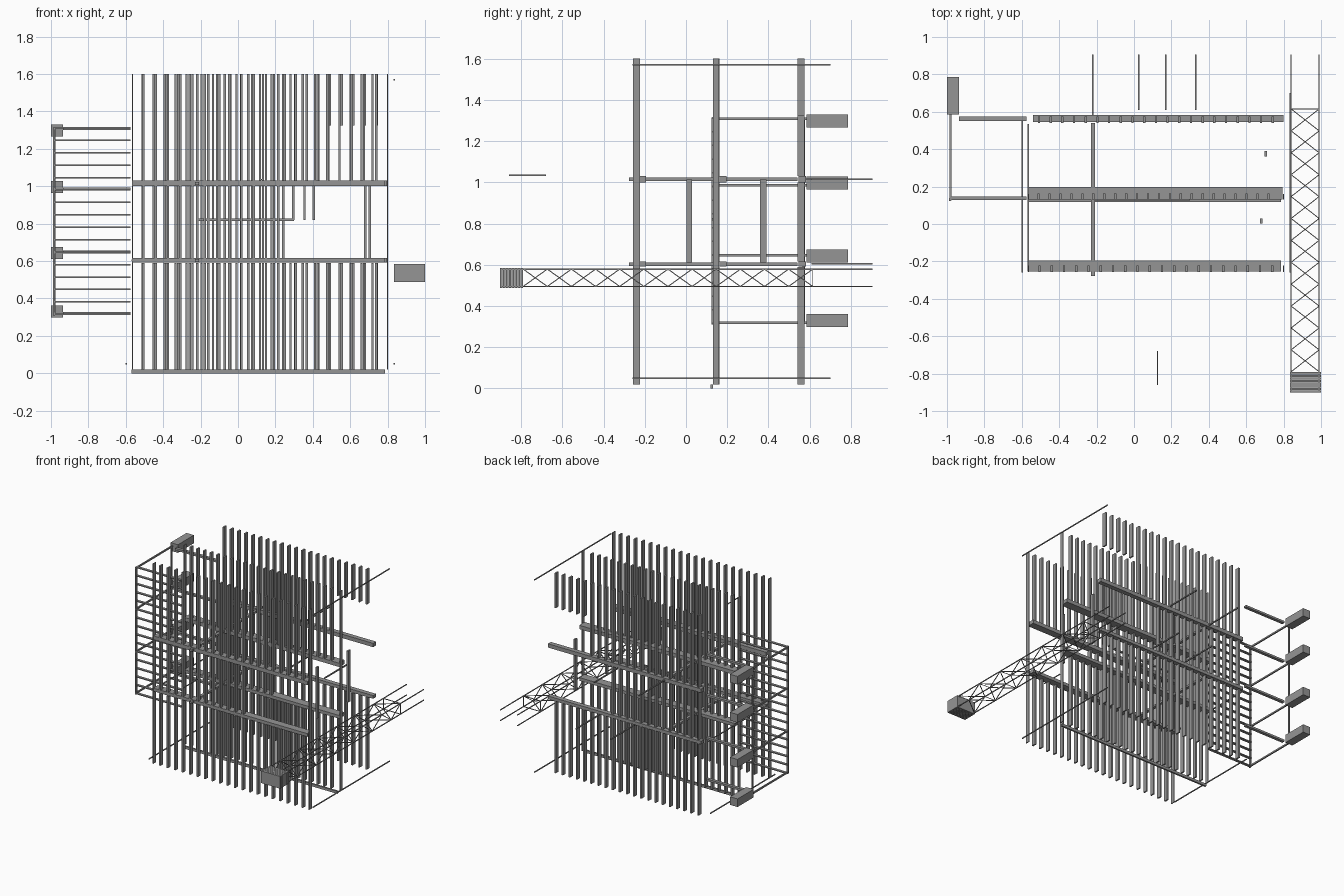
import bpy, bmesh
from mathutils import Matrix, Vector

if "Cube" in bpy.data.objects:
    bpy.data.objects.remove(bpy.data.objects["Cube"])

# dark grey for every part
GREY = bpy.data.materials.new("dark_grey")
GREY.diffuse_color = (.3, .3, .3, 1)
GREY.use_nodes = True
GREY.node_tree.nodes["Principled BSDF"].inputs["Base Color"].default_value = GREY.diffuse_color


def make(name, fill):
    """New object whose mesh is filled by the given function."""
    bm = bmesh.new()
    fill(bm)
    me = bpy.data.meshes.new(name)
    bm.to_mesh(me)
    bm.free()
    me.materials.append(GREY)
    ob = bpy.data.objects.new(name, me)
    bpy.context.collection.objects.link(ob)
    return ob


def box(bm, x0, x1, y0, y1, z0, z1):
    m = Matrix.Translation(((x0 + x1) / 2, (y0 + y1) / 2, (z0 + z1) / 2))
    m = m @ Matrix.Diagonal((x1 - x0, y1 - y0, z1 - z0, 1))
    bmesh.ops.create_cube(bm, size=1, matrix=m)


def bar(bm, a, b, w):
    """Square bar of width w between two points."""
    a, b = Vector(a), Vector(b)
    rot = (b - a).to_track_quat('Z', 'Y').to_matrix().to_4x4()
    m = Matrix.Translation((a + b) / 2) @ rot @ Matrix.Diagonal((w, w, (b - a).length, 1))
    bmesh.ops.create_cube(bm, size=1, matrix=m)


# name, stud y range, plate y range, plate x range, first stud, spacing, count
WALLS = [
    ("front", (-.256, -.222), (-.253, -.195), (-.565, .785), -.505, .0655, 20),
    ("middle", (.13, .162), (.13, .197), (-.563, .795), -.51, .0585, 22),
    ("back", (.54, .575), (.545, .582), (-.54, .80), -.508, .0625, 21),
]
S = .006  # half stud thickness

for name, sy, py, px, first, step, n in WALLS:
    xs = [first + i * step for i in range(n)]

    # studs on three storeys, leaving openings
    def studs(bm):
        for x in xs:
            box(bm, x - S, x + S, *sy, .02, .59)
            if x < .25:
                box(bm, x - S, x + S, *sy, .615, 1.0)
            low = 1.325 if name == "back" and x > .43 else 1.03
            box(bm, x - S, x + S, *sy, low, 1.6)
    make(name + "_wall_studs", studs)

    # floor plates
    def plates(bm):
        box(bm, *px, *py, .592, .617)
        box(bm, *px, *py, 1.0, 1.03)
    make(name + "_wall_plates", plates)


# sill plate, header and the short studs above it
def middle_extras(bm):
    box(bm, -.57, .785, .118, .132, 0, .02)
    box(bm, -.22, .30, .125, .137, .815, .827)
    for x in (.295, .355, .405):
        box(bm, x - S, x + S, .13, .16, .82, 1.0)
make("middle_wall_framing", middle_extras)


# thin corner posts
def corner_posts(bm):
    for y0, y1 in ((-.256, -.222), (.13, .16)):
        for x in (-.565, .80):
            box(bm, x - .003, x + .003, y0, y1, .02, 1.6)
make("corner_posts", corner_posts)


# posts beside the opening
def posts(bm):
    box(bm, .674, .688, .003, .03, .61, 1.015)
    box(bm, .698, .712, .36, .39, .61, 1.015)
make("opening_posts", posts)


# cross beams and thin rails running front to back
def beams(bm):
    for z in (.603, 1.015):
        box(bm, -.23, -.208, -.277, .54, z - .008, z + .008)
make("cross_beams", beams)


def rails(bm):
    for x, z in ((-.22, 1.015), (.025, .605), (.17, 1.015), (.33, .605)):
        bar(bm, (x, .58 if x < 0 else .61, z), (x, .905, z), .009)
    for z in (.05, 1.57):
        bar(bm, (.835, -.26, z), (.835, .70, z), .007)
    bar(bm, (-.597, -.26, .05), (-.597, .55, .05), .007)
    bar(bm, (-.565, -.255, .605), (-.565, .535, .605), .007)
    bar(bm, (.125, -.86, 1.035), (.125, -.68, 1.035), .006)
make("thin_rails", rails)


# ladder panel at the left
def ladder(bm):
    for i in range(16):
        z = .315 + i * .0665
        box(bm, -.985, -.575, .128, .148, z - .004, z + .004)
    box(bm, -.988, -.978, .123, .14, .31, 1.315)
make("side_ladder", ladder)


# bracket arms with end blocks
def arms(bm):
    for z in (.32, .647, .985, 1.308):
        box(bm, -.987, -.977, .125, .59, z - .006, z + .006)
        box(bm, -.935, -.575, .55, .574, z - .008, z + .008)
    box(bm, -.987, -.977, .565, .577, .315, 1.31)
make("bracket_arms", arms)


def blocks(bm):
    for z in (.33, .642, .997, 1.298):
        box(bm, -1, -.935, .585, .785, z - .032, z + .032)
make("bracket_blocks", blocks)

# lattice boom at the right
X, Z, W = (.84, .99), (.495, .579), .006
BAYS, Y0, Y1 = 12, -.79, .615


def boom(bm):
    for x in X:
        for z in Z:
            bar(bm, (x, -.9, z), (x, .905, z), W)
    d = (Y1 - Y0) / BAYS
    for i in range(BAYS):
        ya, yb = Y0 + i * d, Y0 + (i + 1) * d
        for k in (0, 1):
            f = (i + k) % 2  # opposite faces zigzag in opposite phase
            bar(bm, (X[f], ya, Z[k]), (X[1 - f], yb, Z[k]), W * .8)
            bar(bm, (X[k], ya, Z[f]), (X[k], yb, Z[1 - f]), W * .8)
    for v in (0, 1):
        bar(bm, (X[0], Y1, Z[v]), (X[1], Y1, Z[v]), W * .8)
        bar(bm, (X[v], Y1, Z[0]), (X[v], Y1, Z[1]), W * .8)
make("lattice_boom", boom)


# counterweight made of stacked slabs
def weight(bm):
    for i in range(8):
        y = -.902 + i * .014
        box(bm, .834, 1.0, y, y + .012, .488, .584)
make("counterweight_slabs", weight)
